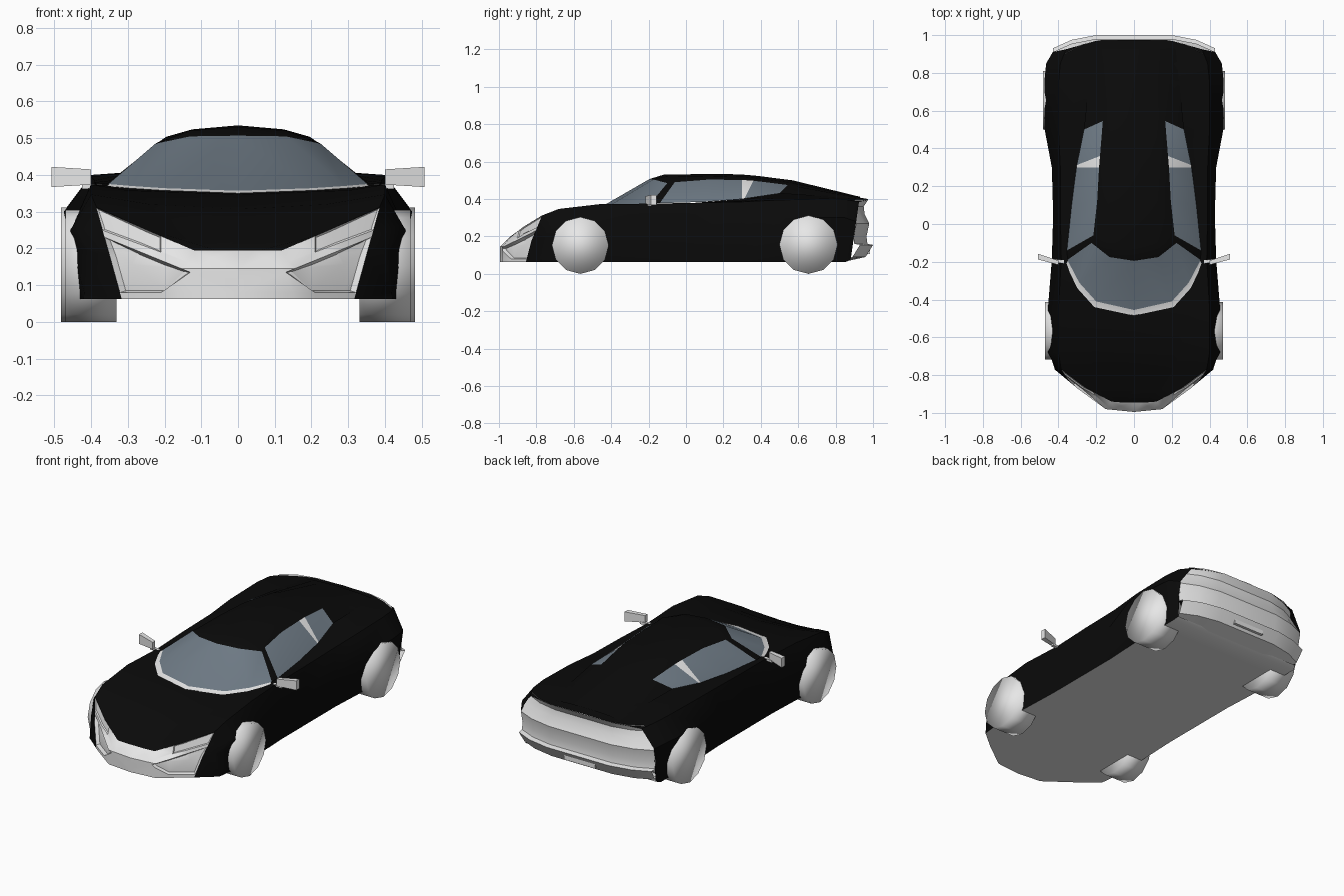
import bpy, bmesh, math
from mathutils import Vector

cube = bpy.data.objects.get("Cube")
if cube:
    bpy.data.objects.remove(cube)


def material(name, colour):
    mat = bpy.data.materials.new(name)
    mat.use_nodes = True
    mat.diffuse_color = (*colour, 1)
    mat.node_tree.nodes["Principled BSDF"].inputs["Base Color"].default_value = (*colour, 1)
    return mat


black = material("black paint", (.003, .003, .003))
grey = material("light grey", (.8, .8, .8))
glass = material("blue grey glass", (.16, .2, .24))
BLACK, GREY, GLASS = range(3)


def finish(bm, name, mirrored=True, angle=35):
    """Turn a bmesh into a shaded object, mirrored to the other side if asked."""
    mesh = bpy.data.meshes.new(name)
    bm.to_mesh(mesh)
    bm.free()
    for mat in (black, grey, glass):
        mesh.materials.append(mat)
    obj = bpy.data.objects.new(name, mesh)
    bpy.context.collection.objects.link(obj)
    bpy.ops.object.select_all(action='DESELECT')
    obj.select_set(True)
    bpy.context.view_layer.objects.active = obj
    bpy.ops.object.shade_smooth_by_angle(angle=math.radians(angle))
    if mirrored:
        obj.modifiers.new("Mirror", 'MIRROR').use_clip = True
    return obj


def loft(bm, rows, paint):
    """Skin a grid of points; paint(row, column) gives each face its material."""
    grid = [[bm.verts.new(p) for p in row] for row in rows]
    for i in range(len(grid) - 1):
        for j in range(len(grid[0]) - 1):
            face = bm.faces.new((grid[i][j], grid[i][j + 1], grid[i + 1][j + 1], grid[i + 1][j]))
            face.material_index = paint(i, j)
    return grid


# Lower body: rails running from nose to tail
stations = [-.87, -.77, -.68, -.45, -.19, .05, .3, .5, .75, .85]


def rail(xs, zs, nose_y, tail_y):
    return list(zip(xs, [nose_y] + stations + [tail_y], zs))


sill_x = [.15, .3, .42, .43, .43, .42, .42, .42, .43, .43, .43, .42]
sill_z = [.062] * 11 + [.075]
floor = rail([0] * 12, sill_z, -.995, .88)
sill = rail(sill_x, sill_z, -.98, .88)
crease = rail([.15, .3, .41, .456, .456, .435, .428, .435, .473, .475, .465, .43],
              [.145, .16, .2, .25, .25, .2, .2, .25, .3, .3, .3, .28], -.98, .91)
shoulder = rail([.12, .25, .385, .4, .4, .385, .39, .39, .4, .4, .39, .36],
                [.195, .251, .312, .347, .374, .375, .38, .385, .395, .4, .398, .385], -.94, .925)
inner = rail([.06, .13, .2, .24, .3, .345, .33, .3, .27, .26, .25, .2],
             [.195, .222, .28, .32, .358, .37, .38, .39, .41, .41, .405, .395], -.945, .97)
centre = rail([0] * 12,
              [.195, .225, .27, .307, .347, .36, .37, .4, .44, .45, .42, .4], -.945, .975)

bm = bmesh.new()
rows = list(zip(floor, sill, crease, shoulder, inner, centre))
grid = loft(bm, rows, lambda i, j: GREY if j == 0 else BLACK)
f, s, c, h, n, m = grid[0]
tip = bm.verts.new((0, -.995, .145))
bm.faces.new((f, s, c, tip))
bm.faces.new((tip, c, h, n, m))
bmesh.ops.recalc_face_normals(bm, faces=bm.faces)


def cut(p, q):
    """Slice the nose along a line given in front view."""
    faces = [fc for fc in bm.faces if fc.calc_center_median().y < -.7]
    geom = set(faces)
    for fc in faces:
        geom.update(fc.edges)
        geom.update(fc.verts)
    bmesh.ops.bisect_plane(bm, geom=list(geom), dist=.0005, plane_co=(p[0], 0, p[1]),
                           plane_no=Vector((q[1] - p[1], 0, p[0] - q[0])).normalized())


def above(co, p, q):
    return co.z > p[1] + (co.x - p[0]) * (q[1] - p[1]) / (q[0] - p[0])


# Grey bumper below the hood line and inside the fenders
hood_a, hood_b = (.12, .195), (.385, .31)
side_a, side_b = (.32, .075), (.385, .31)
intake_a, intake_b, intake_c = (.13, .135), (.35, .225), (.21, .08)
lamp_a, lamp_b = (.21, .19), (.37, .25)
for line in ((hood_a, hood_b), (side_a, side_b), ((0, .195), (1, .195)),
             (intake_a, intake_b), (intake_a, intake_c), ((0, .08), (1, .08)),
             (lamp_a, lamp_b), ((.21, 0), (.21, 1))):
    cut(*line)
intake, lamp = [], []
for face in bm.faces:
    co = face.calc_center_median()
    inside = not above(co, side_a, side_b) or co.x < side_a[0]
    inside = co.x < side_a[0] + (co.z - side_a[1]) * .277
    below = co.z < .195 or not above(co, hood_a, hood_b)
    if co.y < -.7 and inside and below:
        face.material_index = GREY
        if face.normal.z > -.7:
            if co.x > .21 and above(co, lamp_a, lamp_b):
                lamp.append(face)
            elif (co.z > .08 and above(co, intake_a, intake_c)
                  and not above(co, intake_a, intake_b)):
                intake.append(face)

# Recessed intakes and headlights
for region, rim, depth in ((intake, .006, -.02), (lamp, .005, -.006)):
    if region:
        bmesh.ops.inset_region(bm, faces=region, thickness=rim, depth=depth)
finish(bm, "lower_body")

# Cabin: cowl, windscreen, pillar, side windows, roof and rear deck
cabin_rows = [
    [(.36, -.215, .37), (.3, -.34, .364), (.21, -.44, .358), (0, -.485, .35)],
    [(.35, -.195, .375), (.29, -.31, .37), (.2, -.41, .364), (0, -.455, .357)],
    [(.352, -.19, .376), (.225, -.1, .485), (.13, -.175, .505), (0, -.195, .507)],
    [(.355, -.14, .378), (.215, -.06, .49), (.13, -.1, .521), (0, -.12, .53)],
    [(.33, .1, .385), (.195, .12, .504), (.125, .12, .524), (0, .17, .535)],
    [(.305, .3, .4), (.185, .3, .502), (.12, .3, .52), (0, .3, .531)],
    [(.303, .312, .402), (.18, .36, .498), (.12, .36, .514), (0, .38, .524)],
    [(.265, .5, .43), (.165, .545, .475), (.12, .56, .488), (0, .57, .5)],
    [(.22, .93, .4), (.16, .93, .406), (.1, .93, .409), (0, .93, .412)],
]


def cabin_paint(row, column):
    if row == 0:
        return GREY
    if row == 1:
        return GLASS
    if column == 0 and row in (3, 4, 6):
        return GLASS
    return GREY if column == 0 and row == 5 else BLACK


bm = bmesh.new()
loft(bm, cabin_rows, cabin_paint)
bmesh.ops.recalc_face_normals(bm, faces=bm.faces)
for face in bm.faces:
    if face.normal.z < 0:
        face.normal_flip()
finish(bm, "cabin", angle=25)

# Rear fascia: one profile swept around the tail
profile = [(.975, .398, .84), (.95, .36, .9), (.955, .32, .97), (.98, .27, 1), (.965, .2, 1),
           (.97, .16, 1), (1, .155, 1), (.96, .09, .98), (.86, .068, .96)]
plan = [(0, 0), (.2, 0), (.33, -.025), (.43, -.07)]
bm = bmesh.new()
loft(bm, [[(x * k, y + dy, z) for x, dy in plan] for y, z, k in profile], lambda i, j: GREY)
for face in bm.faces:
    face.normal_update()
    if face.normal.y < 0:
        face.normal_flip()
finish(bm, "rear_fascia")


def block(name, low, high, taper=1, tilt=0):
    """A box that can narrow toward its inner end and swing in plan."""
    bm = bmesh.new()
    bmesh.ops.create_cube(bm, size=1)
    low, high = Vector(low), Vector(high)
    middle, size = (low + high) / 2, high - low
    for v in bm.verts:
        k = taper if v.co.x < 0 else 1
        x = middle.x + v.co.x * size.x
        v.co = (x, middle.y + v.co.y * size.y * k + (x - low.x) * tilt, middle.z + v.co.z * size.z * k)
    for face in bm.faces:
        face.material_index = GREY
    return finish(bm, name)


# Mirrors on stalks, and the panel under the tail
block("door_mirror", (.4, -.22, .367), (.508, -.19, .422), .75, .3)
block("mirror_stalk", (.37, -.21, .362), (.425, -.19, .376), .8, .1)
block("rear_panel", (-.1, .955, .105), (.1, .985, .14))

# Wheels
for name, y, radius, outer in (("front_wheel", -.565, .152, .47), ("rear_wheel", .655, .156, .482)):
    bm = bmesh.new()
    bmesh.ops.create_cone(bm, cap_ends=True, segments=12, radius1=radius, radius2=radius,
                          depth=outer - .33)
    for v in bm.verts:
        v.co = ((outer + .33) / 2 + v.co.z, y + v.co.x, radius + v.co.y)
    for face in bm.faces:
        face.material_index = GREY
    finish(bm, name, angle=100)
